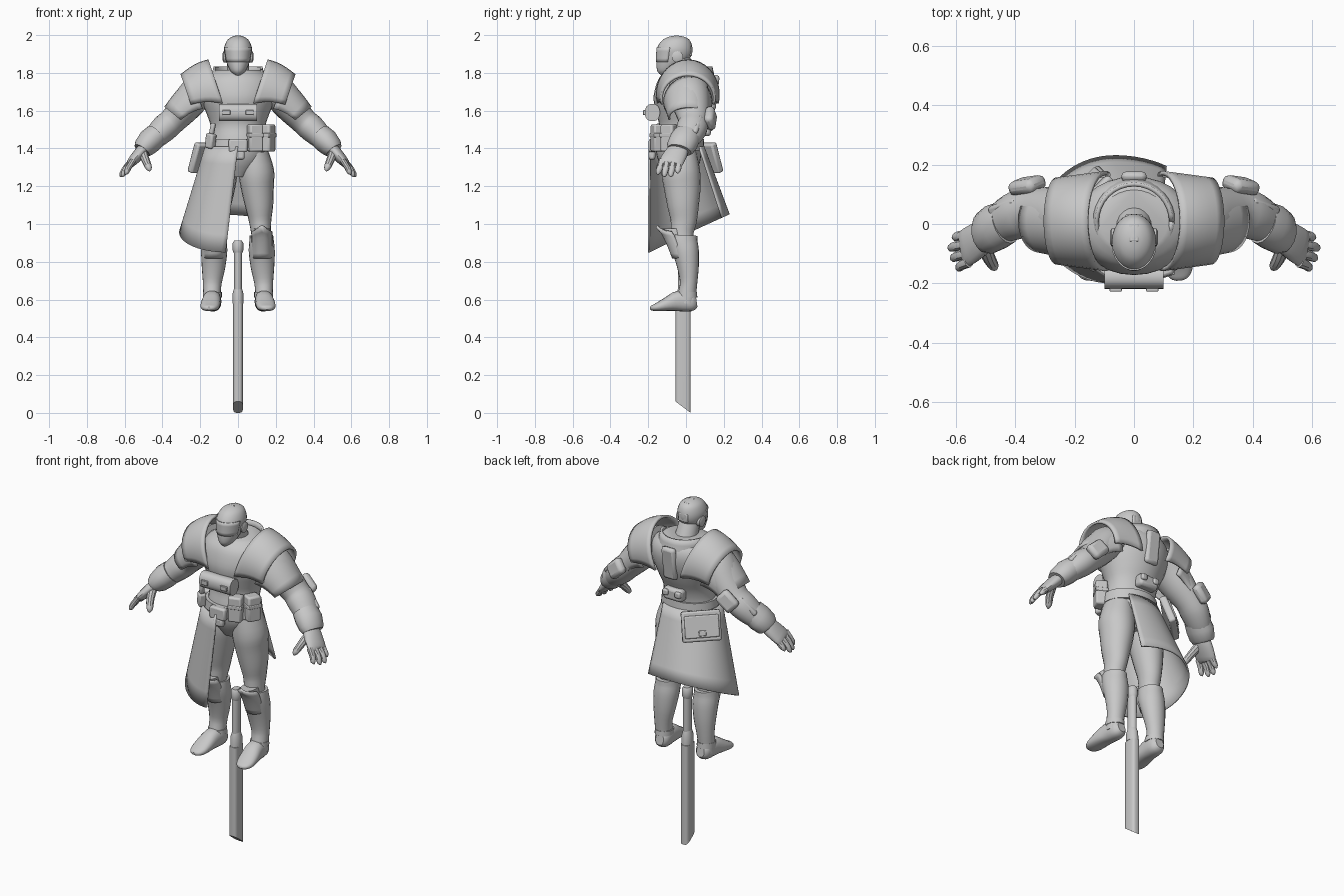
import bpy, bmesh, math
from mathutils import Vector, Matrix, Euler

grey = bpy.data.materials.new("plain_grey")
grey.diffuse_color = (0.58, 0.58, 0.58, 1)


def finish(name, bm, mirror=False, bevel=0, solid=0):
    bmesh.ops.recalc_face_normals(bm, faces=bm.faces)
    me = bpy.data.meshes.new(name)
    bm.to_mesh(me)
    bm.free()
    me.materials.append(grey)
    ob = bpy.data.objects.new(name, me)
    bpy.context.collection.objects.link(ob)
    if solid:
        m = ob.modifiers.new("thickness", 'SOLIDIFY')
        m.thickness, m.offset = solid, 0
    if bevel:
        m = ob.modifiers.new("bevel", 'BEVEL')
        m.width, m.segments = bevel, 2
    if mirror:
        ob.modifiers.new("mirror", 'MIRROR')
    return ob


def smooth_rings(rings, k):
    # Catmull-Rom refinement of the ring list
    out = []
    for i in range(len(rings) - 1):
        p = [rings[min(max(i + d, 0), len(rings) - 1)] for d in (-1, 0, 1, 2)]
        for s in range(k):
            t = s / k
            out.append([0.5 * (2 * b + (c - a) * t + (2 * a - 5 * b + 4 * c - d) * t * t
                        + (3 * b - a - 3 * c + d) * t ** 3) for a, b, c, d in zip(*p)])
    return out + [list(rings[-1])]


def loft(name, rings, mirror=False, flat=False, ref=(0, 1, 0), n=20, k=3, power=1.0):
    # rings: x, y, z, radius across, radius along ref
    if k > 1:
        rings = smooth_rings(rings, k)
    bm, ref, loops = bmesh.new(), Vector(ref), []
    pts = [Vector(r[:3]) for r in rings]
    for i, r in enumerate(rings):
        t = (pts[min(i + 1, len(pts) - 1)] - pts[max(i - 1, 0)]).normalized()
        if flat:
            t = Vector((0, 0, 1))
        b = (ref - t * ref.dot(t)).normalized()
        a = b.cross(t)
        loop = []
        for j in range(n):
            c, s = math.cos(math.tau * j / n), math.sin(math.tau * j / n)
            c = math.copysign(abs(c) ** power, c)
            s = math.copysign(abs(s) ** power, s)
            loop.append(bm.verts.new(pts[i] + a * c * max(r[3], .002) + b * s * max(r[4], .002)))
        loops.append(loop)
    for l0, l1 in zip(loops, loops[1:]):
        for j in range(n):
            bm.faces.new((l0[j], l0[(j + 1) % n], l1[(j + 1) % n], l1[j]))
    bm.faces.new(loops[0])
    bm.faces.new(loops[-1])
    return finish(name, bm, mirror)


def sheet(name, fn, nu, nv, solid=.012, mirror=False):
    bm = bmesh.new()
    g = [[bm.verts.new(fn(i / nu, j / nv)) for j in range(nv + 1)] for i in range(nu + 1)]
    for i in range(nu):
        for j in range(nv):
            bm.faces.new((g[i][j], g[i + 1][j], g[i + 1][j + 1], g[i][j + 1]))
    return finish(name, bm, mirror, solid=solid)


def box(name, loc, size, rot=(0, 0, 0), bevel=.01, mirror=False):
    bm = bmesh.new()
    bmesh.ops.create_cube(bm, size=1)
    mat = (Matrix.Translation(loc) @ Euler([math.radians(a) for a in rot]).to_matrix().to_4x4()
           @ Matrix.Diagonal((*size, 1)))
    bmesh.ops.transform(bm, matrix=mat, verts=bm.verts)
    return finish(name, bm, mirror, bevel)


def mix(a, b, t):
    return a + (b - a) * t


# torso, belt, neck
loft("torso", [(0, -.03, 1.25, .05, .07), (0, -.035, 1.33, .13, .11), (0, -.04, 1.40, .15, .12),
               (0, -.035, 1.46, .143, .118), (0, -.022, 1.52, .145, .12), (0, -.015, 1.58, .165, .14),
               (0, -.01, 1.66, .195, .162), (0, 0, 1.73, .20, .16), (0, .005, 1.78, .172, .142),
               (0, .01, 1.815, .115, .105)], flat=True, n=28)
loft("belt", [(0, -.04, 1.39, .163, .138), (0, -.04, 1.45, .157, .134)], flat=True, k=1, n=28)
loft("neck", [(0, .02, 1.74, .065, .065), (0, -.04, 1.88, .055, .055)])


def collar(u, v):
    a = math.tau * u
    rise = max(0, min(1, .8 + .9 * math.sin(a)))
    r = mix(.145, .125, v)
    return (r * math.cos(a), .008 + r * math.sin(a), mix(1.74, 1.775 + .058 * rise, v))


sheet("collar", collar, 32, 3, .014)

# head
head = [(0, -.105, 1.787, .016, .028), (0, -.10, 1.81, .040, .052), (0, -.08, 1.85, .059, .076),
        (0, -.062, 1.89, .070, .09), (0, -.06, 1.93, .074, .094), (0, -.053, 1.97, .059, .075),
        (0, -.05, 1.99, .034, .044), (0, -.05, 1.998, .005, .005)]
loft("helmet", head, flat=True, n=24, k=4)


def visor(u, v):
    a = math.radians(mix(-165, -15, u))
    r, y, s = mix(.063, .0745, v), mix(-.075, -.060, v), mix(.081, .0945, v)
    return (r * math.cos(a), y + s * math.sin(a), mix(1.858, 1.935, v))


sheet("visor", visor, 16, 4, .005)
loft("ear_disc", [(.055, -.045, 1.885, .03, .03), (.076, -.045, 1.885, .03, .03),
                  (.081, -.045, 1.885, .02, .02)], mirror=True, k=1)
box("helmet_crest", (0, -.03, 1.987), (.032, .06, .014), (-10, 0, 0), .004)
box("helmet_back_plate", (0, .022, 1.915), (.06, .02, .05), (0, 0, 0), .006)

# shoulder and arm plates: arches swept outward
def arch(inner, outer, bulge):
    def fn(u, v):
        xt, xb, zb, h, ry = [mix(a, b, v) for a, b in zip(inner, outer)]
        p = math.radians(mix(-105, 105, u))
        return (mix(xb, xt, math.cos(p)), .01 + ry * math.sin(p),
                zb + h * math.cos(p) + bulge * math.sin(math.pi * v))
    return fn


sheet("shoulder_pad", arch((.155, .095, 1.685, .18, .162), (.30, .26, 1.665, .122, .14), .012),
      20, 6, .014, True)
sheet("upper_arm_plate", arch((.25, .20, 1.645, .13, .125), (.385, .32, 1.565, .052, .10), .01),
      16, 5, .012, True)

# arms and hands
loft("arm", [(.15, .01, 1.73, .085, .10), (.215, .015, 1.695, .092, .108), (.282, .03, 1.617, .084, .096),
             (.345, .04, 1.548, .072, .08), (.392, .03, 1.505, .072, .082), (.445, .005, 1.453, .06, .07),
             (.50, -.03, 1.40, .038, .05)], mirror=True)
loft("wrist_cuff", [(.432, .005, 1.47, .064, .074), (.465, -.01, 1.44, .067, .08),
                    (.497, -.03, 1.405, .058, .075), (.508, -.035, 1.39, .048, .064)], mirror=True, k=1, n=16)
box("elbow_pad", (.36, .13, 1.56), (.11, .05, .09), (10, 42, -8), .02, True)
box("forearm_guard", (.43, .035, 1.525), (.13, .085, .03), (0, 43, -20), .012, True)
loft("palm", [(.49, -.025, 1.41, .03, .045), (.52, -.05, 1.375, .032, .06),
              (.565, -.08, 1.325, .024, .064), (.574, -.084, 1.315, .012, .055)], mirror=True)
for i, (y0, x1, y1, z1) in enumerate([(-.128, .598, -.147, 1.262), (-.098, .616, -.114, 1.25),
                                      (-.066, .624, -.080, 1.25), (-.036, .61, -.044, 1.268)]):
    loft("finger_%d" % i, [(.555, y0, 1.337, .017, .018), (mix(.555, x1, .55), mix(y0, y1, .5), 1.30, .016, .017),
                           (x1 - .008, y1, z1 + .012, .013, .014), (x1, y1, z1, .003, .003)],
         mirror=True, n=10, k=2)
loft("thumb", [(.508, -.06, 1.385, .026, .026), (.49, -.11, 1.34, .022, .022),
               (.472, -.142, 1.297, .017, .017), (.468, -.152, 1.28, .003, .003)],
     mirror=True, ref=(1, 0, 0), n=10)

# legs, knee guards and boots
loft("thigh", [(.085, -.035, 1.38, .075, .09), (.097, -.028, 1.28, .094, .102), (.102, -.02, 1.2, .088, .098),
               (.112, -.015, 1.1, .075, .084), (.117, -.012, 1.02, .06, .07), (.122, -.02, .95, .052, .06),
               (.128, -.01, .88, .05, .055)], mirror=True)
loft("boot_shaft", [(.124, -.012, .94, .062, .072), (.125, -.012, .90, .066, .074), (.126, 0, .85, .069, .069),
                    (.130, .011, .77, .062, .057), (.136, .014, .69, .050, .046), (.138, .006, .63, .046, .048),
                    (.138, .002, .58, .046, .05)], mirror=True)
loft("boot_cuff", [(.136, .005, .612, .050, .055), (.136, .006, .64, .050, .052)], mirror=True, flat=True, k=1)
loft("foot", [(.132, .056, .59, .025, .03), (.133, .03, .588, .044, .05), (.138, -.04, .592, .048, .054),
              (.145, -.10, .576, .052, .037), (.15, -.15, .561, .048, .023), (.153, -.18, .555, .032, .014),
              (.154, -.190, .554, .012, .006)], mirror=True, ref=(0, 0, 1), power=.85)


def knee(u, v):
    # flared knee guard, beak forward, tapering down the shin
    a = math.radians(mix(-165, -15, u))
    f = v ** .7
    return (.127 + mix(.052, .05, v) * math.cos(a), mix(-.05, -.005, f) + mix(.105, .062, f) * math.sin(a),
            mix(.99, .82, v) - .03 * abs(math.cos(a)) * (1 - v))


sheet("knee_guard", knee, 12, 6, .014, True)
loft("knee_core", [(.127, -.03, .87, .03, .045), (.127, -.06, .935, .045, .055), (.127, -.075, .975, .042, .062)],
     mirror=True, flat=True)


# wrap skirt open on one front side
def skirt(u, v):
    a = math.radians(mix(-90, -304, u))
    c, s = math.cos(a), math.sin(a)
    low = .955 + (.105 if s < 0 else .095) * s
    return (mix(0, -.065, v) + mix(.17, .31 if c > 0 else .242, v) * c,
            mix(-.04, .015, v) + mix(.153 if s < 0 else .132, .212, v) * s, mix(1.41, low, v))


sheet("wrap_skirt", skirt, 40, 6, .01)

# chest unit
loft("chest_unit", [(-.10, -.178, 1.59, .046, .04), (.10, -.178, 1.59, .046, .04)],
     k=1, n=24, power=.88)
for s in (-1, 1):
    box("chest_unit_button", (s * .062, -.217, 1.59), (.042, .02, .026), bevel=.003)

# belt gear
box("buckle", (0, -.18, 1.415), (.10, .035, .07), bevel=.01)
box("buckle_drop", (0, -.18, 1.365), (.07, .035, .05), bevel=.012)
for x, y, r in ((.09, -.148, 18), (.155, -.09, 62)):
    box("belt_pouch", (x, y, 1.455), (.075, .065, .145), (0, 0, r), .01)
    box("pouch_strap", (x, y, 1.47), (.081, .070, .022), (0, 0, r), .004)
box("small_pouch", (-.145, -.13, 1.44), (.05, .04, .08), (0, 8, -42), .01)
box("clip", (-.135, -.14, 1.505), (.025, .025, .06), (0, 12, -30), .008)
box("satchel", (-.165, .095, 1.35), (.21, .04, .165), (20, 0, 45), .01)
box("satchel_flap", (-.178, .108, 1.355), (.185, .02, .12), (20, 0, 45), .006)
box("satchel_clasp", (-.193, .123, 1.325), (.04, .012, .03), (20, 0, 45), .004)

# back gear
box("spine_plate", (0, .15, 1.695), (.085, .035, .19), (-7, 0, 0), .016)
box("lower_back_pouch", (0, .102, 1.50), (.12, .06, .07), (0, 0, 0), .016)
for s in (-1, 1):
    box("back_clip", (s * .04, .130, 1.51), (.035, .025, .035), bevel=.008)

# sword: grip, pommel and slanted blade
blade = loft("blade", [(0, -.015, 0, .026, .04), (0, -.015, .58, .026, .04)],
             flat=True, k=1, n=28, power=.6)
for v in blade.data.vertices:
    if v.co.z < .1:
        v.co.z = .06 * (.025 - v.co.y) / .08
loft("sword_collar", [(0, -.015, .58, .029, .038), (0, -.015, .63, .029, .036), (0, -.015, .66, .021, .026)],
     flat=True, k=1)
loft("sword_grip", [(0, -.015, .65, .021, .028), (0, -.015, .86, .022, .028)], flat=True, k=1)
loft("sword_pommel", [(0, -.015, .845, .022, .026), (0, -.015, .86, .028, .032), (0, -.015, .90, .028, .032),
                      (0, -.015, .912, .02, .024)], flat=True, k=1)

# shading
for ob in bpy.context.scene.objects:
    ob.select_set(True)
    bpy.context.view_layer.objects.active = ob
bpy.ops.object.shade_smooth_by_angle(angle=math.radians(35))
